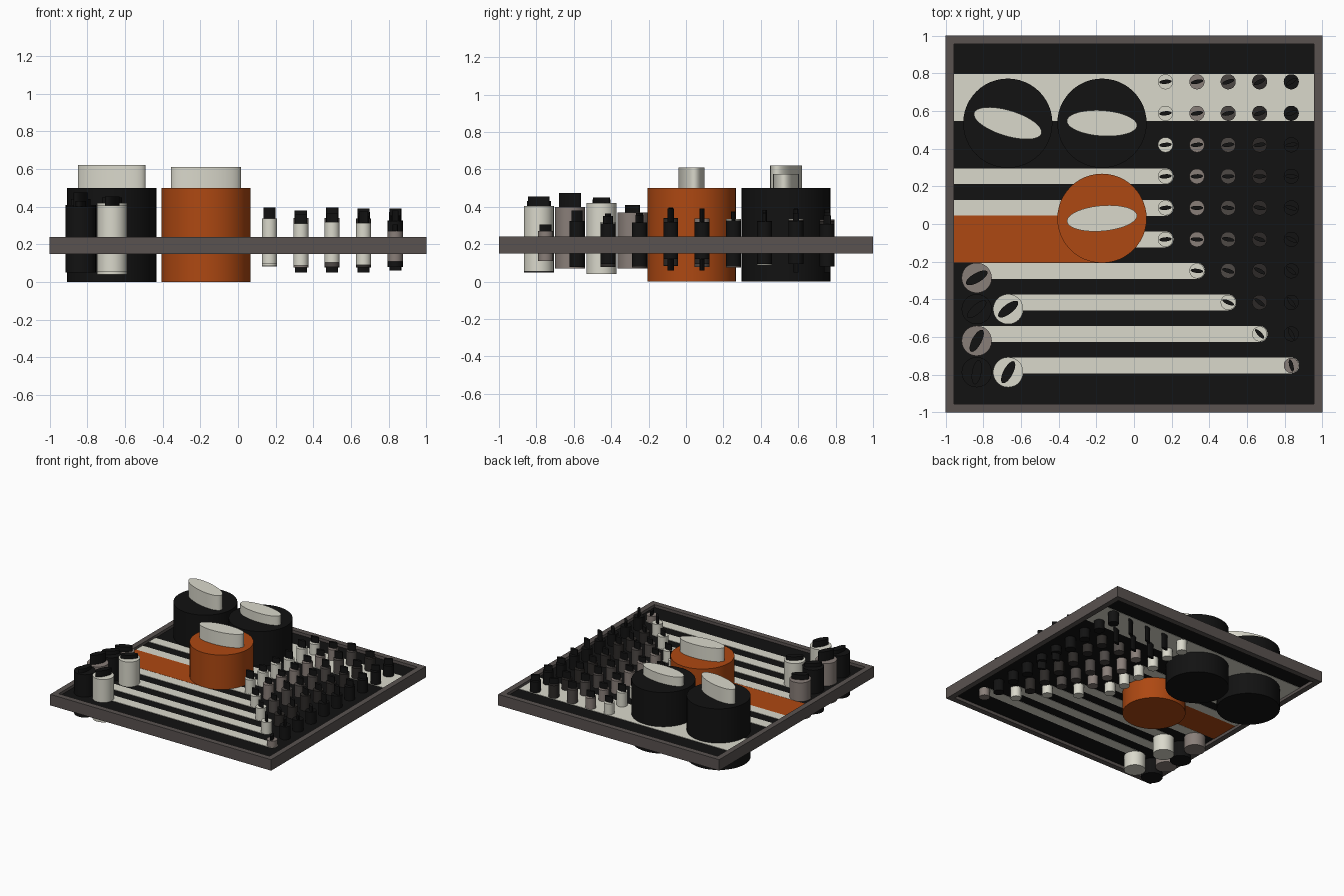
import bpy, bmesh, math, random

if "Cube" in bpy.data.objects:
    bpy.data.objects.remove(bpy.data.objects["Cube"])
random.seed(4)


def mat(name, r, g, b):
    m = bpy.data.materials.new(name)
    m.diffuse_color = (r, g, b, 1)
    m.use_nodes = True
    m.node_tree.nodes["Principled BSDF"].inputs["Base Color"].default_value = m.diffuse_color
    return m


WHITE = mat("ivory", .70, .69, .60)
TAUPE = mat("taupe", .25, .21, .19)
GREY = mat("grey", .075, .065, .06)
DARK = mat("dark_grey", .025, .022, .02)
BLACK = mat("black", .006, .006, .006)
ORANGE = mat("orange", .42, .065, .006)
FRAME = mat("frame_grey", .10, .085, .08)


def prism(name, pts, z0, z1, m):
    """Extrude a flat outline from z0 to z1."""
    bm = bmesh.new()
    lo = [bm.verts.new((x, y, z0)) for x, y in pts]
    hi = [bm.verts.new((x, y, z1)) for x, y in pts]
    n = len(pts)
    bm.faces.new(lo[::-1])
    bm.faces.new(hi)
    for i in range(n):
        j = (i + 1) % n
        f = bm.faces.new((lo[i], lo[j], hi[j], hi[i]))
        f.smooth = n > 8
    bm.normal_update()
    for e in bm.edges:
        if e.calc_face_angle(0) > math.radians(40):
            e.smooth = False
    me = bpy.data.meshes.new(name)
    bm.to_mesh(me)
    bm.free()
    me.materials.append(m)
    ob = bpy.data.objects.new(name, me)
    bpy.context.collection.objects.link(ob)
    return ob


def ellipse(x, y, a, b, deg=0, n=48):
    c, s = math.cos(math.radians(deg)), math.sin(math.radians(deg))
    out = []
    for i in range(n):
        t = 2 * math.pi * i / n
        u, v = a * math.cos(t), b * math.sin(t)
        out.append((x + u * c - v * s, y + u * s + v * c))
    return out


def rect(x0, x1, y0, y1):
    return [(x0, y0), (x1, y0), (x1, y1), (x0, y1)]


def lane(x0, x1, y, r=.042):
    """Strip outline with a round right end."""
    arc = [(x1 + r * math.cos(t), y + r * math.sin(t))
           for t in [math.pi * (i / 16 - .5) for i in range(17)]]
    return [(x0, y - r)] + arc + [(x0, y + r)]


def knob(name, x, y, r, z0, z1, m, a, b, deg, top, cap_mat, cap_z0=None):
    prism(name + "_body", ellipse(x, y, r, r), z0, z1, m)
    prism(name + "_grip", ellipse(x, y, a, b, deg),
          z1 if cap_z0 is None else cap_z0, top, cap_mat)


# frame: square ring around the panel
frame = prism("frame", rect(-1, 1, -1, 1), .15, .24, FRAME)
bm = bmesh.new()
I = .955
rings = [[bm.verts.new((x * w, y * w, z)) for x, y in rect(-1, 1, -1, 1)]
         for w, z in ((1, .15), (1, .24), (I, .24), (I, .15))]
for k in range(4):
    p, q = rings[k], rings[(k + 1) % 4]
    for i in range(4):
        j = (i + 1) % 4
        bm.faces.new((p[i], p[j], q[j], q[i]))
bm.to_mesh(frame.data)
bm.free()

# panel and inlaid strips, visible on both sides
prism("panel", rect(-I, I, -I, I), .175, .217, BLACK)
S0, S1 = .173, .22
prism("wide_strip", rect(-I, I, .547, .797), S0, S1, WHITE)
prism("orange_strip", rect(-I, -.17, -.205, .045), S0, S1, ORANGE)
COLS = [.167, .334, .5, .667, .835]
ROWS = [.755 - i * .1673 for i in range(10)]
starts = {3: (-I, 0), 4: (-I, 0), 5: (-.17, 0), 6: (-.835, 1),
          7: (-.668, 2), 8: (-.835, 3), 9: (-.668, 4)}
for r, (x0, c) in starts.items():
    prism("strip", lane(x0, COLS[c], ROWS[r]), S0, S1, WHITE)

# three large knobs
for x, y, m, deg, top in ((-.67, .535, BLACK, -17, .62),
                          (-.17, .535, BLACK, -4, .575),
                          (-.17, .03, ORANGE, 5, .61)):
    knob("large_knob", x, y, .237, 0, .5, m, .187, .068, deg, top, WHITE)

# six medium knobs
for x, y, m, deg, z0, z1, top in (
        (-.835, -.286, TAUPE, 30, .07, .37, .41),
        (-.835, -.452, BLACK, 42, .05, .41, .44),
        (-.668, -.452, WHITE, 38, .04, .42, .45),
        (-.835, -.62, TAUPE, 62, .07, .40, .475),
        (-.835, -.787, BLACK, 80, .05, .40, .43),
        (-.668, -.787, WHITE, 62, .055, .405, .455)):
    knob("medium_knob", x, y, .08, z0, z1, m, .065, .025, deg, top, BLACK)

# field of small knobs, fading from ivory to black
SHADES = [WHITE, TAUPE, GREY, DARK, BLACK]
for r, y in enumerate(ROWS):
    first = max(0, r - 5)
    for c in range(first, 5):
        m = SHADES[c]
        if c == first:
            m = TAUPE if r == 9 else WHITE
        z0 = .085 + random.uniform(-.01, .02)
        z1 = .325 + random.uniform(-.02, .015)
        top = z1 + random.uniform(.04, .06)
        cap0 = None
        if r == 9:
            z0, z1, top = .11, .27, .305
        elif r < 2 and 0 < c < 4:
            z0, cap0 = .18, .05
        elif r in (4, 5) and c == 4:
            z0, z1, top, cap0 = .12, .32, .39, .06
        knob("small_knob", COLS[c], y, .04, z0, z1, m, .033, .011,
             5 + 7 * c - 3 * r * c, top, BLACK, cap0)
